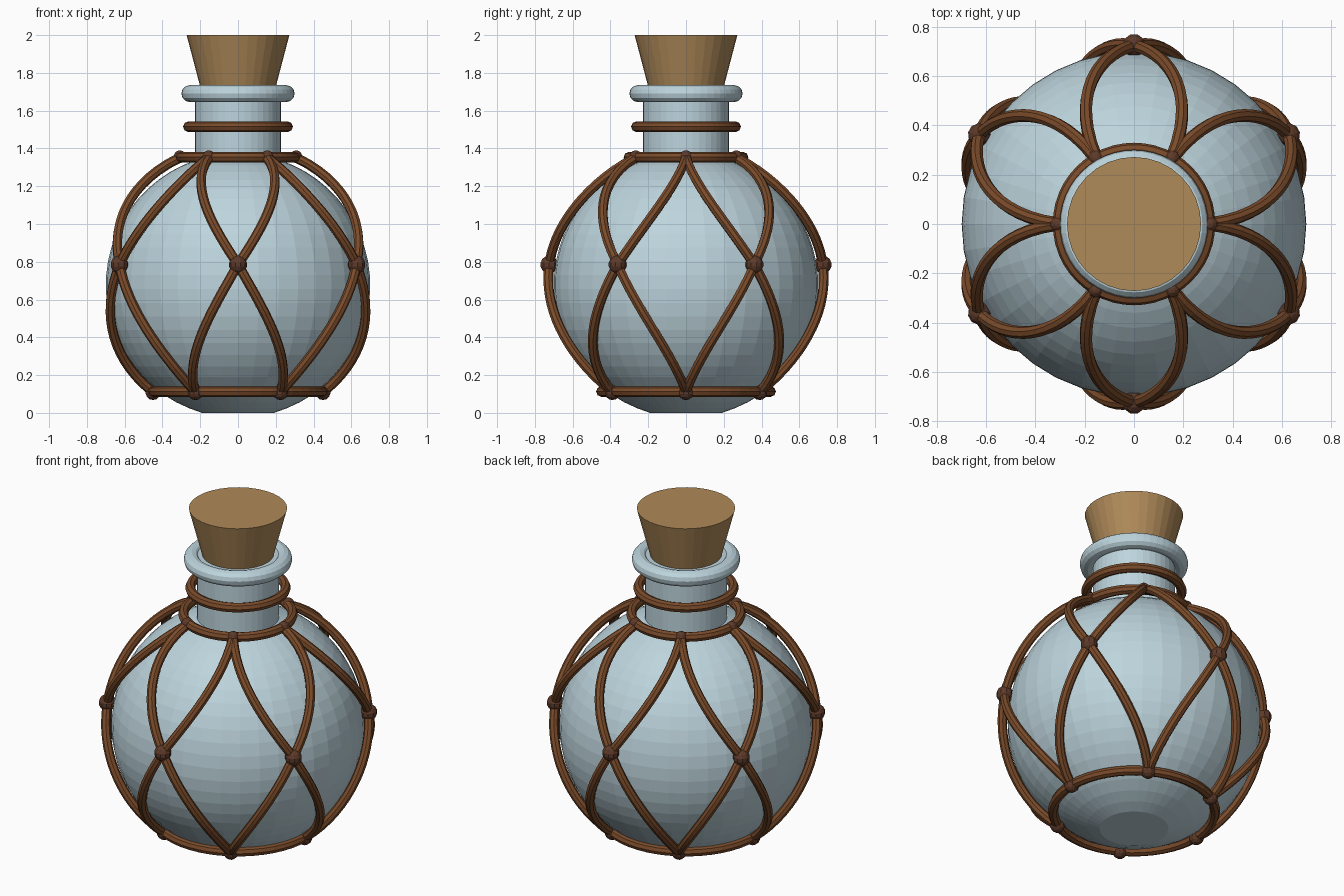
import bpy, bmesh, math
from mathutils import Vector, Matrix

if "Cube" in bpy.data.objects:
    bpy.data.objects.remove(bpy.data.objects["Cube"])


def material(name, rgb):
    m = bpy.data.materials.new(name)
    m.diffuse_color = (*rgb, 1)
    m.use_nodes = True
    m.node_tree.nodes["Principled BSDF"].inputs["Base Color"].default_value = m.diffuse_color
    return m


GLASS = material("pale_blue_glass", (0.51, 0.66, 0.72))
CORK = material("cork_tan", (0.43, 0.255, 0.10))
ROPE = material("rope_brown", (0.195, 0.07, 0.023))
KNOT = material("knot_dark_brown", (0.11, 0.042, 0.022))
CENTER, RADIUS = 0.675, 0.70


def finish(name, bm, mat):
    bmesh.ops.recalc_face_normals(bm, faces=bm.faces[:])
    me = bpy.data.meshes.new(name)
    bm.to_mesh(me)
    bm.free()
    me.materials.append(mat)
    ob = bpy.data.objects.new(name, me)
    bpy.context.collection.objects.link(ob)
    return ob


def lathe(name, profile, mat, seg=40):
    """Spin an (r, z) profile about z and cap both ends."""
    bm = bmesh.new()
    rings = [[bm.verts.new((r * math.cos(i * math.tau / seg), r * math.sin(i * math.tau / seg), z))
              for i in range(seg)] for r, z in profile]
    for a, b in zip(rings, rings[1:]):
        for i in range(seg):
            j = (i + 1) % seg
            bm.faces.new((a[i], a[j], b[j], b[i]))
    bm.faces.new(rings[0])
    bm.faces.new(rings[-1])
    return finish(name, bm, mat)


def sweep(bm, path, r, sides=8, closed=False):
    """Add a round tube along a path, oriented by the outward direction."""
    n, rings = len(path), []
    for i, p in enumerate(path):
        if closed:
            t = path[(i + 1) % n] - path[i - 1]
        else:
            t = path[min(i + 1, n - 1)] - path[max(i - 1, 0)]
        t.normalize()
        out = p - Vector((0, 0, p.z if closed else CENTER))
        out = (out - t * out.dot(t)).normalized()
        side = t.cross(out)
        rings.append([bm.verts.new(p + r * (out * math.cos(k * math.tau / sides)
                                            + side * math.sin(k * math.tau / sides)))
                      for k in range(sides)])
    for i in range(n if closed else n - 1):
        a, b = rings[i], rings[(i + 1) % n]
        for k in range(sides):
            j = (k + 1) % sides
            bm.faces.new((a[k], a[j], b[j], b[k]))
    if not closed:
        bm.faces.new(rings[0])
        bm.faces.new(rings[-1])


def polar(r, deg, z):
    a = math.radians(deg)
    return Vector((r * math.cos(a), r * math.sin(a), z))


def ring(name, R, z, r, mat, sides=8, seg=48):
    bm = bmesh.new()
    sweep(bm, [polar(R, i * 360 / seg, z) for i in range(seg)], r, sides, True)
    return finish(name, bm, mat)


# Bottle: round belly with a flat foot, then a straight neck
a0 = math.asin(0.19 / RADIUS)
a1 = math.pi - math.asin(0.227 / RADIUS)
body = []
for i in range(25):
    a = a0 + (a1 - a0) * i / 24
    body.append((RADIUS * math.sin(a), CENTER - RADIUS * math.cos(a)))
body[0] = (0.19, 0.0)
lathe("bottle_body", body + [(0.227, 1.72)], GLASS)
ring("bottle_lip", 0.255, 1.69, 0.045, GLASS, 12)

# Tapered cork
lathe("cork_stopper", [(0.18, 1.65), (0.272, 2.0)], CORK, 32)

# Rope rings
ring("neck_rope", 0.263, 1.515, 0.028, ROPE)
ring("upper_net_ring", 0.302, 1.354, 0.028, ROPE)
ring("lower_net_ring", 0.448, 0.113, 0.028, ROPE)

# Net strands: each middle knot is joined to the two nearest upper and lower knots
TOP, MID, LOW = (1.354, 0.743), (0.785, 0.732), (0.113, 0.722)


def strand(bm, start, end, deg0, deg1, steps=16):
    path = []
    for i in range(steps + 1):
        t = i / steps
        z = start[0] + (end[0] - start[0]) * t
        d = start[1] + (end[1] - start[1]) * t
        path.append(polar(math.sqrt(d * d - (z - CENTER) ** 2), deg0 + (deg1 - deg0) * t, z))
    sweep(bm, path, 0.026)


for name, end in (("upper_net_strands", TOP), ("lower_net_strands", LOW)):
    bm = bmesh.new()
    for i in range(6):
        for s in (-30, 30):
            strand(bm, end, MID, 30 + 60 * i + s, 30 + 60 * i)
    finish(name, bm, ROPE)

# Knots where strands meet
for name, R, z, r, off in (("upper_knots", 0.308, 1.356, 0.034, 0),
                           ("middle_knots", 0.725, 0.785, 0.048, 30),
                           ("lower_knots", 0.45, 0.11, 0.042, 0)):
    bm = bmesh.new()
    for i in range(6):
        deg = off + 60 * i
        bmesh.ops.create_uvsphere(bm, u_segments=10, v_segments=7, radius=r,
                                  matrix=Matrix.Translation(polar(R, deg, z))
                                  @ Matrix.Rotation(math.radians(deg), 4, 'Z'))
    finish(name, bm, KNOT)
